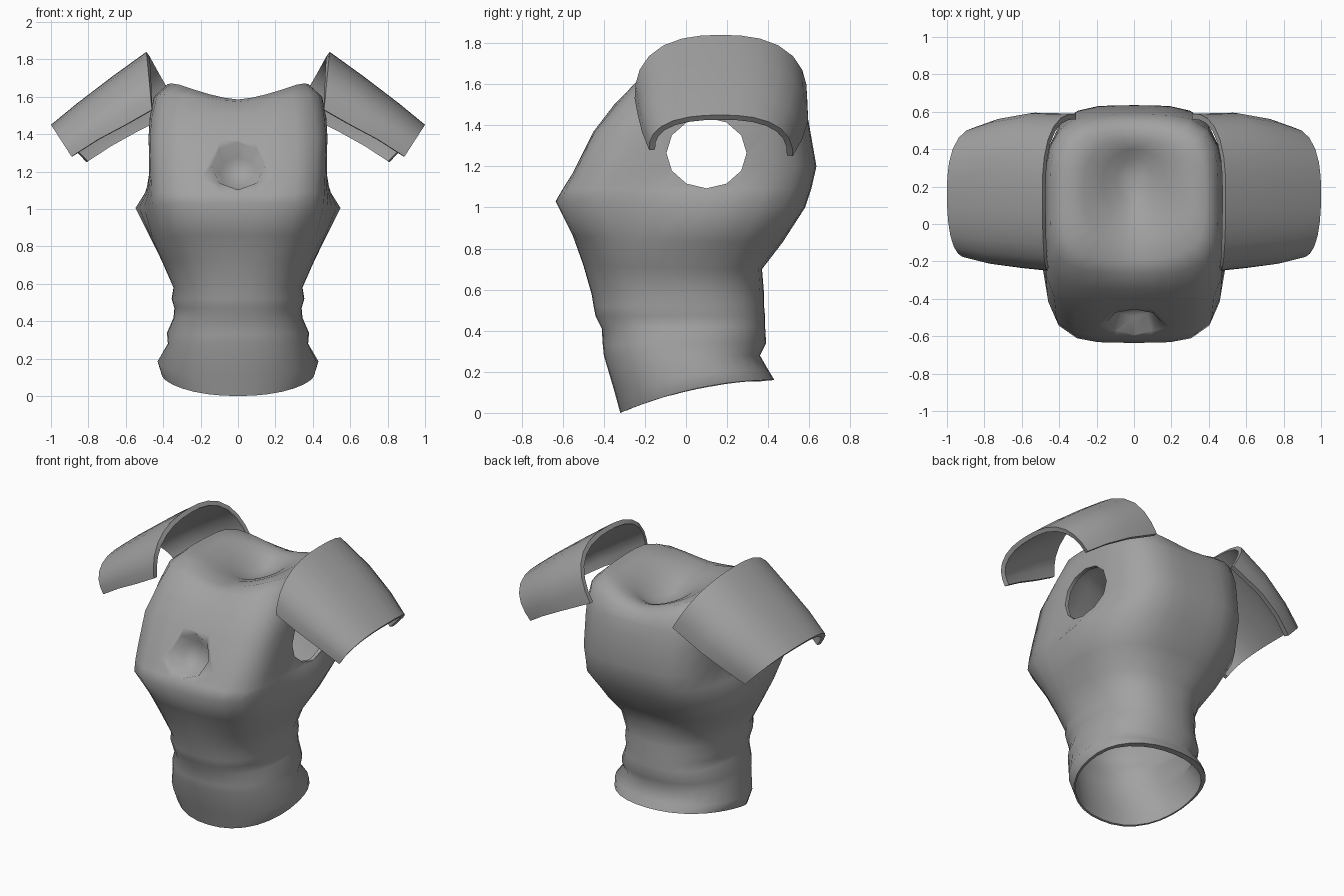
import bpy
import bmesh
from math import cos, sin, pi, exp, copysign
from mathutils import Matrix, Vector

if "Cube" in bpy.data.objects:
    bpy.data.objects.remove(bpy.data.objects["Cube"])

grey = bpy.data.materials.new("plain_grey")
grey.use_nodes = True
grey.diffuse_color = (0.36, 0.36, 0.36, 1)
grey.node_tree.nodes["Principled BSDF"].inputs["Base Color"].default_value = (0.36, 0.36, 0.36, 1)

SIDES = 32
WALL = .024


def finish(bm, name):
    bmesh.ops.recalc_face_normals(bm, faces=bm.faces)
    mesh = bpy.data.meshes.new(name)
    bm.to_mesh(mesh)
    bm.free()
    mesh.materials.append(grey)
    obj = bpy.data.objects.new(name, mesh)
    bpy.context.collection.objects.link(obj)
    return obj


def activate(obj):
    bpy.ops.object.select_all(action='DESELECT')
    bpy.context.view_layer.objects.active = obj
    obj.select_set(True)


def apply(obj, mod):
    activate(obj)
    bpy.ops.object.modifier_apply(modifier=mod.name)


def smooth(obj, angle):
    activate(obj)
    bpy.ops.object.shade_smooth_by_angle(angle=angle)


def cut(obj, cutter):
    mod = obj.modifiers.new("cut", 'BOOLEAN')
    mod.operation = 'DIFFERENCE'
    mod.solver = 'EXACT'
    mod.object = cutter
    apply(obj, mod)
    bpy.data.objects.remove(cutter)


# Torso rings: front y, front z, back y, back z, half width, squareness
RINGS = [
    (-.32, .00, .43, .16, .41, 2.2),
    (-.35, .11, .40, .21, .43, 2.2),
    (-.40, .28, .36, .28, .375, 2.3),
    (-.405, .33, .39, .34, .38, 2.3),
    (-.41, .41, .385, .42, .345, 2.4),
    (-.44, .47, .385, .47, .34, 2.4),
    (-.45, .52, .38, .52, .355, 2.4),
    (-.46, .58, .38, .58, .345, 2.4),
    (-.50, .72, .37, .70, .40, 2.6),
    (-.55, .86, .47, .83, .452, 3.0),
    (-.635, 1.03, .58, 1.0, .475, 4.2),
    (-.60, 1.09, .61, 1.09, .475, 4.8),
    (-.55, 1.17, .635, 1.2, .475, 5.5),
    (-.45, 1.37, .60, 1.4, .478, 6),
    (-.35, 1.50, .585, 1.48, .472, 5),
    (-.26, 1.575, .55, 1.54, .45, 4.2),
    (-.19, 1.585, .50, 1.56, .38, 3.4),
    (-.08, 1.575, .45, 1.56, .27, 2.6),
    (.03, 1.545, .40, 1.54, .17, 2.0),
    (.12, 1.50, .35, 1.50, .09, 2.0),
]
NECK_RING = 15


def torso_solid(name, inset):
    """Closed lofted body; inset shrinks it to make the hollow."""
    bm = bmesh.new()
    loops = []
    for i, (yf, zf, yb, zb, w, n) in enumerate(RINGS):
        yf, yb, w = yf + inset, yb - inset, w - inset
        drop = inset * (3 if i == 0 else 1.7 if i >= NECK_RING - 1 else 0)
        loop = []
        for k in range(SIDES):
            a = 2 * pi * k / SIDES
            c, s = cos(a), sin(a)
            # the back is rounder than the chest
            p = n if s < 0 else min(n, 3.8)
            r = (abs(c) ** p + abs(s) ** p) ** (-1 / p)
            x, v = w * c * r, s * r
            y = (yf + yb) / 2 + v * (yb - yf) / 2
            z = zb + (zf - zb) * ((1 - v) / 2) ** 2 - drop
            if i >= NECK_RING:            # raised shoulders beside the neck dip
                ridge = min(1, abs(x) / .34) ** 1.5
                z += (.045 if i == NECK_RING else .095) * ridge
            elif abs(x) > .1:             # flare below the arm openings
                tall = .13 if z < 1.02 else .07
                bulge = exp(-((y - .13) / .28) ** 2 - ((z - 1.01) / tall) ** 2)
                x += copysign(.075 * bulge, x)
            loop.append(bm.verts.new((x, y, z)))
        loops.append(loop)
    for lo, hi in zip(loops, loops[1:]):
        for k in range(SIDES):
            j = (k + 1) % SIDES
            bm.faces.new((lo[k], lo[j], hi[j], hi[k]))
    bm.faces.new(loops[0])
    centre = bm.verts.new((0, .24, 1.48 - inset * 1.7))
    for k in range(SIDES):
        bm.faces.new((loops[-1][k], loops[-1][(k + 1) % SIDES], centre))
    return finish(bm, name)


def chest_cutter(grow):
    """Tapered eight-sided plug lying square to the sloping chest."""
    normal = Vector((0, -.89, .48)).normalized()
    turn = normal.to_track_quat('Z', 'Y').to_matrix().to_4x4()
    place = Matrix.Translation(Vector((0, -.525, 1.23)) + normal * (.01 - grow))
    bm = bmesh.new()
    bmesh.ops.create_cone(bm, cap_ends=True, segments=8, radius1=.10 + grow,
                          radius2=.20 + grow, depth=.2,
                          matrix=place @ turn)
    return finish(bm, "chest_cutter")


# Breastplate: outer body, chest recess, hollow and arm openings
torso = torso_solid("breastplate", 0)
hollow = torso_solid("hollow", WALL)
cut(hollow, chest_cutter(WALL))
cut(torso, chest_cutter(0))
cut(torso, hollow)

bm = bmesh.new()
bmesh.ops.create_cone(bm, cap_ends=True, segments=12, radius1=1, radius2=1, depth=2,
                      matrix=Matrix.Translation((0, .1, 1.265))
                      @ Matrix.Diagonal((1, .195, .172, 1))
                      @ Matrix.Rotation(pi / 2, 4, 'Y'))
cut(torso, finish(bm, "arm_cutter"))
smooth(torso, 1.15)


# Shoulder guards: curved plates swept outward and down
# Arcs: crown, front end, back end as (x, z), centre y, half depth
ARCS = [
    ((.49, 1.84), (.46, 1.53), (.31, 1.53), .17, .42),
    ((.67, 1.71), (.60, 1.45), (.53, 1.42), .18, .415),
    ((.86, 1.565), (.75, 1.37), (.69, 1.33), .175, .39),
    ((1.0, 1.45), (.89, 1.28), (.81, 1.25), .17, .35),
]


def shoulder_guard(name, side):
    bm = bmesh.new()
    steps = 14
    rows = []
    for crown, front, back, cy, ry in ARCS:
        row = []
        for k in range(steps + 1):
            a = pi * k / steps
            c, s = cos(a), max(sin(a), 0)
            r = (abs(c) ** 2.5 + s ** 2.5) ** (-1 / 2.5)
            end = front if c > 0 else back
            x = end[0] + (crown[0] - end[0]) * s * r
            z = end[1] + (crown[1] - end[1]) * s * r
            row.append(bm.verts.new((side * x, cy - ry * c * r, z)))
        rows.append(row)
    for a, b in zip(rows, rows[1:]):
        for k in range(steps):
            bm.faces.new((a[k], a[k + 1], b[k + 1], b[k]))
    obj = finish(bm, name)
    # make the faces point outward so the thickness grows inward
    if sum(p.normal.z for p in obj.data.polygons) < 0:
        obj.data.flip_normals()
    mod = obj.modifiers.new("thickness", 'SOLIDIFY')
    mod.thickness = .03
    mod.offset = -1
    apply(obj, mod)
    smooth(obj, .75)


shoulder_guard("left_shoulder_guard", 1)
shoulder_guard("right_shoulder_guard", -1)
